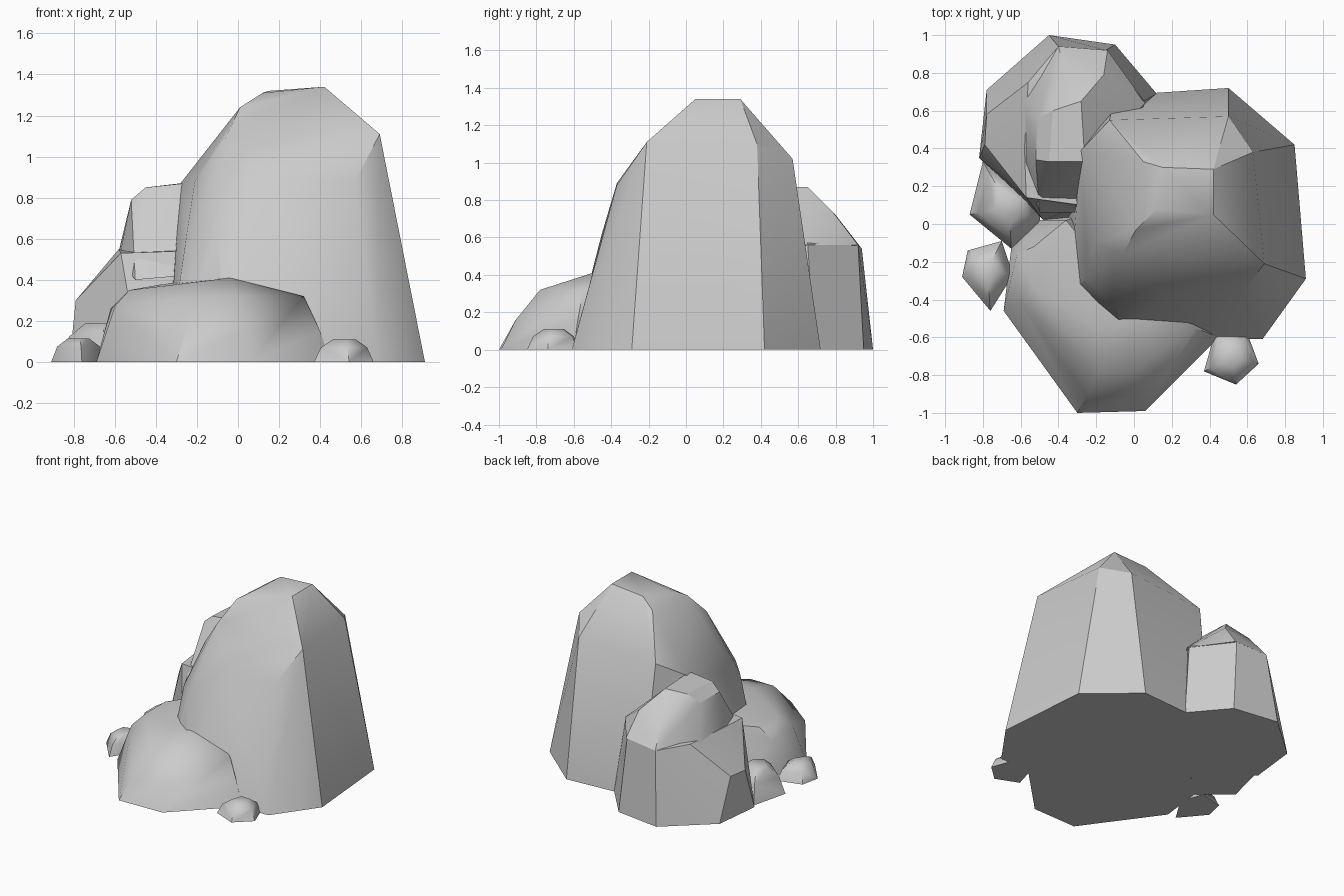
import bpy
import bmesh
import math

default_cube = bpy.data.objects.get("Cube")
if default_cube:
    bpy.data.objects.remove(default_cube, do_unlink=True)

# One plain stone colour
stone = bpy.data.materials.new("grey_stone")
stone.use_nodes = True
stone_colour = (0.6, 0.6, 0.6, 1)
stone.diffuse_color = stone_colour
stone.node_tree.nodes["Principled BSDF"].inputs["Base Color"].default_value = stone_colour


def ground(*outline):
    """Lay a footprint outline on the floor."""
    return [(x, y, 0) for x, y in outline]


def build_rock(name, footprint, corners, smooth_angle=32):
    """Wrap a faceted convex rock around its footprint and its upper corners."""
    mesh = bpy.data.meshes.new(name)
    bm = bmesh.new()
    for position in footprint + corners:
        bm.verts.new(position)
    hull = bmesh.ops.convex_hull(bm, input=bm.verts)
    unused = [g for g in hull["geom_interior"] if isinstance(g, bmesh.types.BMVert)]
    bmesh.ops.delete(bm, geom=unused, context="VERTS")
    bmesh.ops.dissolve_limit(bm, angle_limit=math.radians(5),
                             verts=bm.verts, edges=bm.edges)
    bmesh.ops.recalc_face_normals(bm, faces=bm.faces)
    bm.to_mesh(mesh)
    bm.free()
    mesh.materials.append(stone)
    rock = bpy.data.objects.new(name, mesh)
    bpy.context.collection.objects.link(rock)
    bpy.ops.object.select_all(action="DESELECT")
    rock.select_set(True)
    bpy.context.view_layer.objects.active = rock
    bpy.ops.object.shade_smooth_by_angle(angle=math.radians(smooth_angle))
    return rock


def build_pebble(name, footprint, height, taper=0.55):
    """Build a small stone: footprint, bulging shoulder and smaller flat top."""
    cx = sum(x for x, y in footprint) / len(footprint)
    cy = sum(y for x, y in footprint) / len(footprint)

    def ring(scale, z):
        return [(cx + (x - cx) * scale, cy + (y - cy) * scale, z)
                for x, y in footprint]

    shoulder = (1 + taper) / 2
    return build_rock(name, ground(*footprint),
                      ring(shoulder, height * 0.65) + ring(taper * 0.7, height),
                      smooth_angle=50)


# Tall main boulder
build_rock(
    "main_boulder",
    ground((-.1, .68), (.5, .72), (.85, .42), (.91, -.29), (.68, -.61),
           (-.05, -.61), (-.34, -.36), (-.36, .4)),
    [
        # broken front left corner
        (-.1, -.45, .62), (-.25, -.29, .62), (-.21, -.1, .88),
        # front brow and right shoulder
        (.13, -.37, .89), (.57, -.37, .88), (.69, -.21, 1.11),
        (.63, .38, 1.1),
        # rear and left shoulder
        (.5, .57, 1.02), (-.13, .55, .98), (-.28, .39, .87),
        # rounded crown
        (-.06, -.16, 1.09), (.01, -.03, 1.24), (.53, -.02, 1.25),
        (.05, .33, 1.25), (.12, .08, 1.31), (.42, .05, 1.34),
        (.42, .29, 1.34), (.15, .3, 1.32),
    ])

# Rear boulder: broad lower body with a narrower upper block
build_rock(
    "rear_boulder_body",
    ground((-.45, 1), (-.1, .95), (.12, .69), (-.78, .71), (-.82, .35),
           (-.48, .02), (-.2, .05)),
    [
        (-.78, .58, .31), (-.79, .42, .3), (-.57, .14, .53),
        (-.4, .94, .54), (-.15, .92, .56), (.05, .65, .57),
        (-.58, .4, .55), (-.56, .75, .56), (-.28, .1, .54),
    ])
build_rock(
    "rear_boulder_top",
    [],
    [
        (-.58, .32, .5), (-.58, .66, .54), (-.4, .94, .54),
        (-.14, .92, .56), (.06, .64, .56), (-.5, .06, .4),
        (-.27, .06, .42), (-.52, .34, .79), (-.45, .33, .85),
        (-.43, .6, .85), (-.28, .65, .87), (-.26, .33, .87),
        (-.36, .8, .72), (-.16, .79, .73), (-.51, .56, .79),
    ])

# Low front boulder
build_rock(
    "front_boulder",
    ground((-.3, -1), (.06, -.99), (.45, -.6), (-.69, -.46),
           (-.65, -.13), (-.5, .02), (-.3, .04), (.3, -.4)),
    [
        (-.25, -.91, .16), (.04, -.91, .16), (-.19, -.78, .32),
        (0, -.78, .32), (.32, -.55, .32), (.4, -.58, .15),
        (-.6, -.42, .27), (-.62, -.16, .26), (-.53, -.34, .35),
        (-.53, -.12, .35), (-.36, .02, .38), (-.2, -.55, .39),
        (-.04, -.5, .41), (-.1, -.3, .41),
    ], smooth_angle=40)

# Small stones around the foot
build_pebble("left_pebble", [(-.88, -.14), (-.7, -.09), (-.64, -.27),
                             (-.76, -.46), (-.91, -.28)], height=.115)
build_pebble("right_pebble", [(.37, -.78), (.54, -.85), (.66, -.74),
                              (.6, -.58), (.43, -.57)], height=.11)
build_pebble("side_stone", [(-.87, .05), (-.8, .33), (-.48, .2),
                            (-.5, .0), (-.65, -.13)], height=.19)
